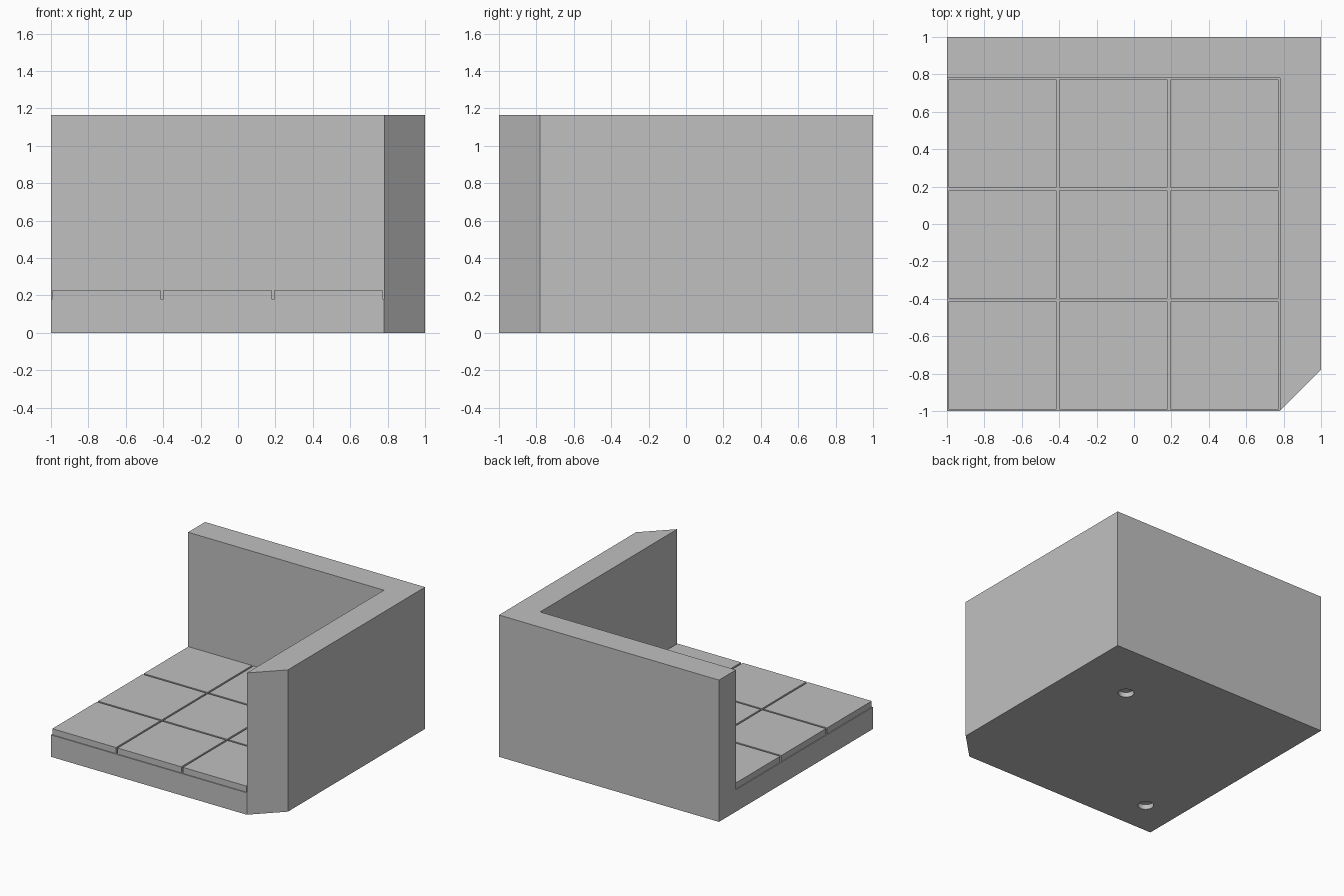
import bpy
import bmesh
from mathutils import Vector

cube = bpy.data.objects.get("Cube")
if cube:
    bpy.data.objects.remove(cube, do_unlink=True)

INNER = 0.78      # inner face of both walls
FLOOR = 0.18      # top of the slab under the tiles
TILE_TOP = 0.23
HEIGHT = 1.165
GAP = 0.0075      # half the joint between tiles

stone = bpy.data.materials.new("stone grey")
stone.use_nodes = True
colour = (0.527, 0.527, 0.527, 1)
stone.diffuse_color = colour
stone.node_tree.nodes["Principled BSDF"].inputs["Base Color"].default_value = colour


def finish(bm, name):
    bmesh.ops.recalc_face_normals(bm, faces=bm.faces)
    mesh = bpy.data.meshes.new(name)
    bm.to_mesh(mesh)
    bm.free()
    mesh.materials.append(stone)
    obj = bpy.data.objects.new(name, mesh)
    bpy.context.collection.objects.link(obj)
    return obj


def raise_faces(bm, faces, height):
    """Extrude faces along z and return the moved faces."""
    geom = bmesh.ops.extrude_face_region(bm, geom=faces)["geom"]
    verts = [g for g in geom if isinstance(g, bmesh.types.BMVert)]
    bmesh.ops.translate(bm, verts=verts, vec=(0, 0, height))
    return [g for g in geom if isinstance(g, bmesh.types.BMFace)]


# Floor slab and corner walls as one solid, from two joined footprints
bm = bmesh.new()
floor_plan = [(-1, -1), (INNER, -1), (INNER, INNER), (-1, INNER)]
wall_plan = [(1, -INNER), (1, 1), (-1, 1)]
a, b, c, d = [bm.verts.new((x, y, 0)) for x, y in floor_plan]
e, f, g = [bm.verts.new((x, y, 0)) for x, y in wall_plan]
slab = bm.faces.new((a, b, c, d))
wall = bm.faces.new((b, e, f, g, d, c))
tops = raise_faces(bm, [slab, wall], FLOOR)
raise_faces(bm, [t for t in tops if len(t.verts) == 6], HEIGHT - FLOOR)
bmesh.ops.recalc_face_normals(bm, faces=bm.faces)

# Merge the flat outer walls across the floor level
seams = [s for s in bm.edges
         if all(abs(v.co.z - FLOOR) < 1e-4 for v in s.verts)
         and len(s.link_faces) == 2 and s.calc_face_angle() < 0.01]
bmesh.ops.dissolve_edges(bm, edges=seams, use_verts=True)

# Square groove under the slab
bm.faces.ensure_lookup_table()
under = next(p for p in bm.faces if len(p.verts) == 4
             and all(abs(v.co.z) < 1e-4 for v in p.verts))
bmesh.ops.inset_region(bm, faces=[under], thickness=0.06)
ring = bmesh.ops.inset_region(bm, faces=[under], thickness=0.03)["faces"]
raise_faces(bm, ring, 0.05)
body = finish(bm, "corner_walls_and_floor")

# Two shallow round sockets on the underside
for x in (-0.71, 0.49):
    bm = bmesh.new()
    bmesh.ops.create_cone(bm, cap_ends=True, segments=32, radius1=0.06,
                          radius2=0.06, depth=0.08)
    cutter = finish(bm, "socket_cutter")
    cutter.location = (x, x, 0)
    cutter.hide_render = True
    cut = body.modifiers.new("socket", "BOOLEAN")
    cut.operation = "DIFFERENCE"
    cut.solver = "EXACT"
    cut.object = cutter
    bpy.context.view_layer.objects.active = body
    bpy.ops.object.modifier_apply(modifier=cut.name)
    bpy.data.objects.remove(cutter, do_unlink=True)

# Three by three floor tiles, open underneath where they meet the slab
pitch = (INNER + 1) / 3
size = pitch - 2 * GAP
for row in range(3):
    for col in range(3):
        bm = bmesh.new()
        bmesh.ops.create_cube(bm, size=1)
        bmesh.ops.scale(bm, verts=bm.verts, vec=(size, size, TILE_TOP - FLOOR))
        tile = finish(bm, f"floor_tile_{row + 1}_{col + 1}")
        tile.location = Vector((-1 + pitch * (col + 0.5), -1 + pitch * (row + 0.5),
                                (TILE_TOP + FLOOR) / 2))
